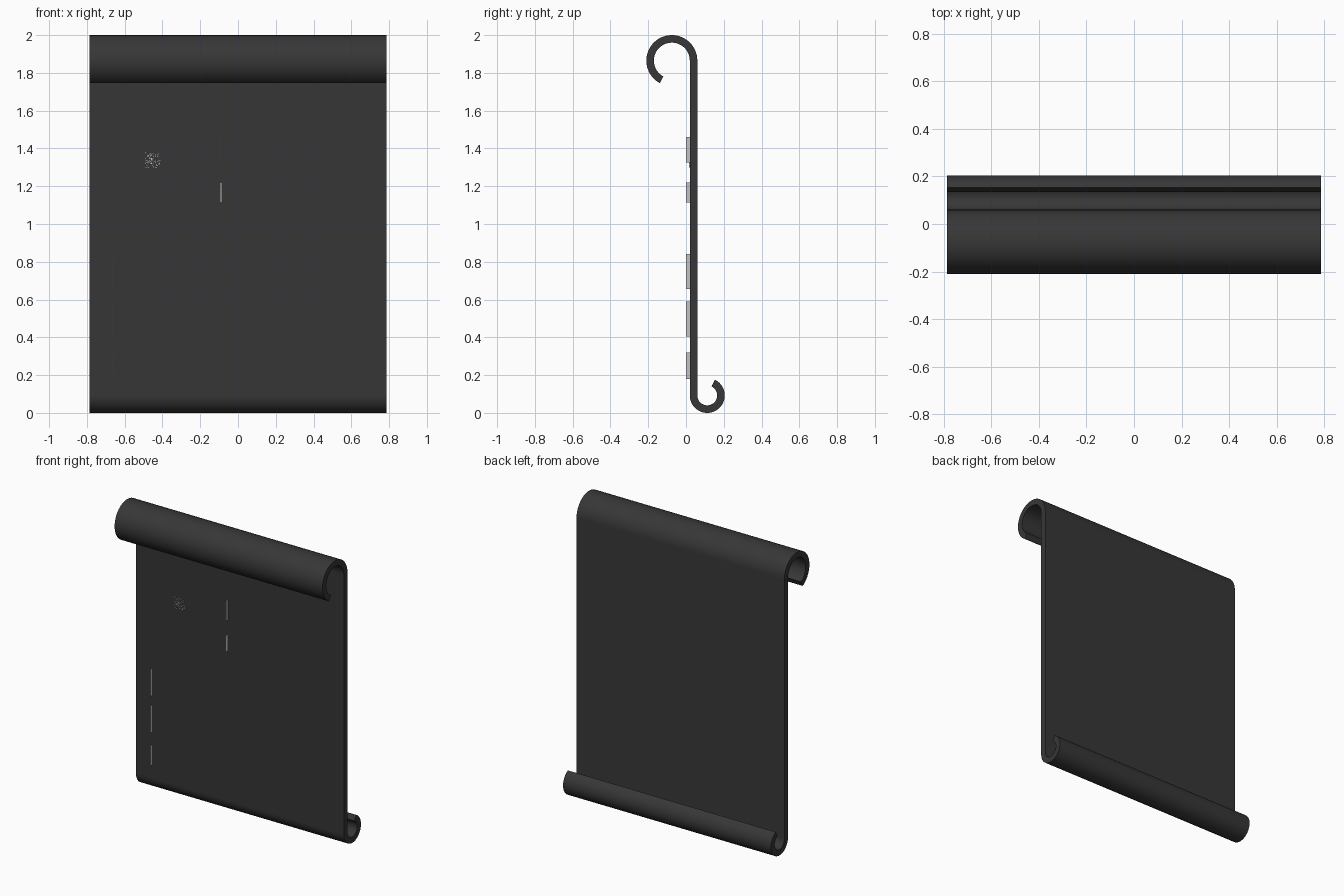
import bpy, bmesh, math, random
from math import cos, sin, radians

if "Cube" in bpy.data.objects:
    bpy.data.objects.remove(bpy.data.objects["Cube"])

random.seed(4)
HALF_W = 0.786


def material(name, v):
    m = bpy.data.materials.new(name)
    m.diffuse_color = (v, v, v, 1)
    m.use_nodes = True
    m.node_tree.nodes["Principled BSDF"].inputs["Base Color"].default_value = m.diffuse_color
    return m


charcoal = material("charcoal", 0.038)
light_grey = material("light_grey", 0.55)


def finish(name, bm, mat):
    bmesh.ops.recalc_face_normals(bm, faces=bm.faces)
    mesh = bpy.data.meshes.new(name)
    bm.to_mesh(mesh)
    bm.free()
    mesh.materials.append(mat)
    ob = bpy.data.objects.new(name, mesh)
    bpy.context.collection.objects.link(ob)
    return ob


def arc(cy, cz, r, a0, a1, n):
    """Points of an arc in the y-z plane."""
    return [(cy + r * cos(radians(a0 + (a1 - a0) * i / n)),
             cz + r * sin(radians(a0 + (a1 - a0) * i / n))) for i in range(n + 1)]


# Curled sheet: top hook to the front, flat panel, bottom curl to the back
side_a = arc(-0.075, 1.865, 0.135, 242, 0, 40) + arc(0.1125, 0.0925, 0.0525, 180, 424, 40)
side_b = arc(-0.075, 1.865, 0.095, 242, 0, 40) + arc(0.1125, 0.0925, 0.0925, 180, 424, 40)

bm = bmesh.new()
rings = []
for a, b in zip(side_a, side_b):
    rings.append([bm.verts.new((x, y, z)) for x, (y, z) in
                  ((-HALF_W, a), (HALF_W, a), (HALF_W, b), (-HALF_W, b))])
for p, q in zip(rings, rings[1:]):
    for i in range(4):
        j = (i + 1) % 4
        bm.faces.new((p[i], p[j], q[j], q[i]))
bm.faces.new(rings[0])
bm.faces.new(rings[-1])
sheet = finish("curled_sheet", bm, charcoal)
bpy.context.view_layer.objects.active = sheet
sheet.select_set(True)
bpy.ops.object.shade_smooth_by_angle(angle=radians(30))
sheet.select_set(False)


def add_box(bm, x0, x1, y0, y1, z0, z1):
    v = [bm.verts.new((x, y, z)) for x in (x0, x1) for y in (y0, y1) for z in (z0, z1)]
    for f in ((0, 1, 3, 2), (4, 5, 7, 6), (0, 1, 5, 4), (2, 3, 7, 6), (0, 2, 6, 4), (1, 3, 7, 5)):
        bm.faces.new([v[i] for i in f])


# Thin upright fins standing off the front face: x, width, z low, z high
for i, (x, w, z0, z1) in enumerate([(-0.093, 0.007, 1.325, 1.46), (-0.091, 0.011, 1.115, 1.22),
                                    (-0.663, 0.004, 0.655, 0.84), (-0.663, 0.004, 0.405, 0.59),
                                    (-0.663, 0.004, 0.18, 0.32)]):
    bm = bmesh.new()
    add_box(bm, x - w / 2, x + w / 2, 0.001, 0.021, z0, z1)
    finish(f"front_fin_{i + 1}", bm, light_grey)

# Small speckled patch: short dashes scattered on a grid
bm = bmesh.new()
N, CELL = 13, 0.0062
for r in range(N):
    for c in range(N):
        if random.random() < 0.3:
            x = -0.45 + (c - N / 2) * CELL
            z = 1.34 + (r - N / 2) * CELL
            w, h = (CELL, 0.003) if random.random() < 0.5 else (0.003, CELL)
            add_box(bm, x, x + w, 0.015, 0.021, z, z + h)
finish("speckled_patch", bm, light_grey)
